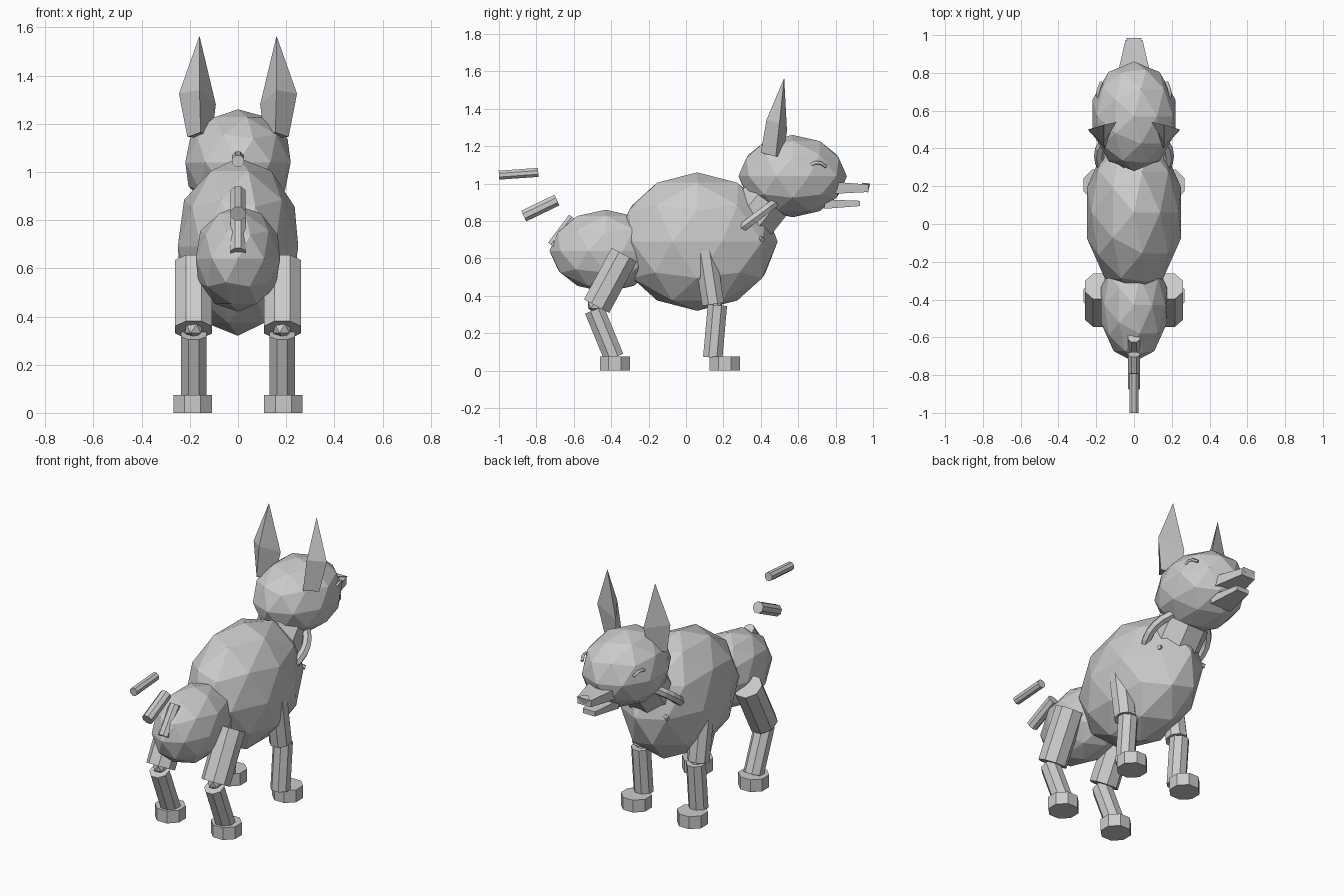
import bpy, bmesh, math
from mathutils import Vector, Matrix

if "Cube" in bpy.data.objects:
    bpy.data.objects.remove(bpy.data.objects["Cube"])

grey = bpy.data.materials.new("plain_grey")
grey.diffuse_color = (0.6, 0.6, 0.6, 1)
grey.use_nodes = True
grey.node_tree.nodes["Principled BSDF"].inputs["Base Color"].default_value = grey.diffuse_color


def finish(obj, name):
    obj.name = name
    obj.data.materials.clear()
    obj.data.materials.append(grey)
    return obj


def from_bmesh(bm, name):
    bmesh.ops.recalc_face_normals(bm, faces=bm.faces[:])
    mesh = bpy.data.meshes.new(name)
    bm.to_mesh(mesh)
    bm.free()
    obj = bpy.data.objects.new(name, mesh)
    bpy.context.collection.objects.link(obj)
    return finish(obj, name)


def ball(name, loc, scale, sub=2):
    bm = bmesh.new()
    bmesh.ops.create_icosphere(bm, subdivisions=sub, radius=1,
                               matrix=Matrix.Translation(loc) @ Matrix.Diagonal((*scale, 1)))
    return from_bmesh(bm, name)


def rod(name, a, b, r1, r2=None, sides=8, spin=math.pi / 8):
    """Capped cylinder or frustum from point a to point b."""
    a, b = Vector(a), Vector(b)
    d = b - a
    rot = d.to_track_quat('Z', 'Y').to_matrix().to_4x4()
    bm = bmesh.new()
    bmesh.ops.create_cone(bm, cap_ends=True, segments=sides, radius1=r1,
                          radius2=r1 if r2 is None else r2, depth=d.length,
                          matrix=Matrix.Translation((a + b) / 2) @ rot @ Matrix.Rotation(spin, 4, 'Z'))
    return from_bmesh(bm, name)


def loft(name, rings):
    """Skin rings of equal size; a one-point ring makes a tip."""
    bm = bmesh.new()
    rows = [[bm.verts.new(p) for p in ring] for ring in rings]
    bm.faces.new(rows[0])
    for lo, hi in zip(rows, rows[1:]):
        n = len(lo)
        for i in range(n):
            j = (i + 1) % n
            if len(hi) == 1:
                bm.faces.new((lo[i], lo[j], hi[0]))
            else:
                bm.faces.new((lo[i], lo[j], hi[j], hi[i]))
    if len(rows[-1]) > 2:
        bm.faces.new(rows[-1])
    return from_bmesh(bm, name)


def box_ring(y, half, z0, z1):
    return [(-half, y, z0), (half, y, z0), (half, y, z1), (-half, y, z1)]


# Torso, rump, head and neck
ball("body", (0, 0.06, 0.69), (0.263, 0.43, 0.37))
ball("rump", (0, -0.43, 0.64), (0.184, 0.30, 0.22))
ball("head", (0, 0.57, 1.04), (0.23, 0.29, 0.22))
rod("neck", (0, 0.31, 0.76), (0, 0.43, 0.91), 0.145)

# Collar ring, mostly sunk into the neck and chest
bpy.ops.mesh.primitive_torus_add(major_segments=24, minor_segments=6, major_radius=0.185,
                                 minor_radius=0.027, location=(0, 0.36, 0.81),
                                 rotation=(math.radians(37), 0, 0))
finish(bpy.context.object, "collar")

# Muzzle, jaw and nose
loft("muzzle", [box_ring(0.78, 0.09, 0.945, 1.01), box_ring(0.975, 0.045, 0.955, 0.995)])
loft("jaw", [box_ring(0.74, 0.07, 0.865, 0.915), box_ring(0.93, 0.04, 0.88, 0.908)])
loft("nose", [[(-0.045, 0.985, 1.0), (0.045, 0.985, 1.0), (0, 0.94, 1.005)], [(0, 0.972, 0.95)]])

# Tail pieces: one against the rump, two loose behind it
rod("tail_base", (0, -0.60, 0.815), (0, -0.712, 0.665), 0.034)
rod("tail_middle", (0, -0.868, 0.826), (0, -0.69, 0.912), 0.034)
rod("tail_tip", (0, -1.0, 1.045), (0, -0.79, 1.06), 0.026)

for s, side in ((-1, "left"), (1, "right")):
    # Three-sided ears, widest at the middle
    loft("ear_" + side, [
        [(s * 0.21, 0.48, 1.145), (s * 0.11, 0.515, 1.14), (s * 0.155, 0.40, 1.165)],
        [(s * 0.245, 0.50, 1.325), (s * 0.092, 0.54, 1.28), (s * 0.16, 0.43, 1.34)],
        [(s * 0.16, 0.525, 1.565)]])

    # Closed eyes: a thin curved tube
    cu = bpy.data.curves.new("eye", 'CURVE')
    cu.dimensions = '3D'
    cu.bevel_depth, cu.bevel_resolution, cu.use_fill_caps = 0.009, 0, True
    sp = cu.splines.new('POLY')
    pts = [(0.19, 0.67, 1.10), (0.192, 0.69, 1.112), (0.185, 0.72, 1.11), (0.172, 0.75, 1.09)]
    sp.points.add(len(pts) - 1)
    for p, (x, y, z) in zip(sp.points, pts):
        p.co = (s * x, y, z, 1)
    finish(bpy.data.objects.new("eye_" + side, cu), "eye_" + side)
    bpy.context.collection.objects.link(bpy.data.objects["eye_" + side])

    # Small collar stud
    rod("stud_" + side, (s * 0.13, 0.39, 0.71), (s * 0.165, 0.41, 0.70), 0.018, 0.012, 6)

    # Rear leg
    x = s * 0.184
    rod("rear_thigh_" + side, (x, -0.33, 0.62), (x, -0.478, 0.345), 0.083)
    ball("rear_knee_" + side, (x, -0.487, 0.35), (0.042, 0.042, 0.042), 1)
    rod("rear_shin_" + side, (x, -0.49, 0.325), (x, -0.385, 0.07), 0.058)
    rod("rear_paw_" + side, (s * 0.188, -0.38, 0), (s * 0.188, -0.38, 0.075), 0.087)

    # Front leg
    rod("front_upper_leg_" + side, (x, 0.10, 0.65), (x, 0.145, 0.355), 0.064)
    ball("front_knee_" + side, (x, 0.157, 0.355), (0.042, 0.042, 0.042), 1)
    rod("front_shin_" + side, (x, 0.168, 0.35), (x, 0.143, 0.07), 0.056)
    rod("front_paw_" + side, (s * 0.188, 0.207, 0), (s * 0.188, 0.207, 0.075), 0.087)
